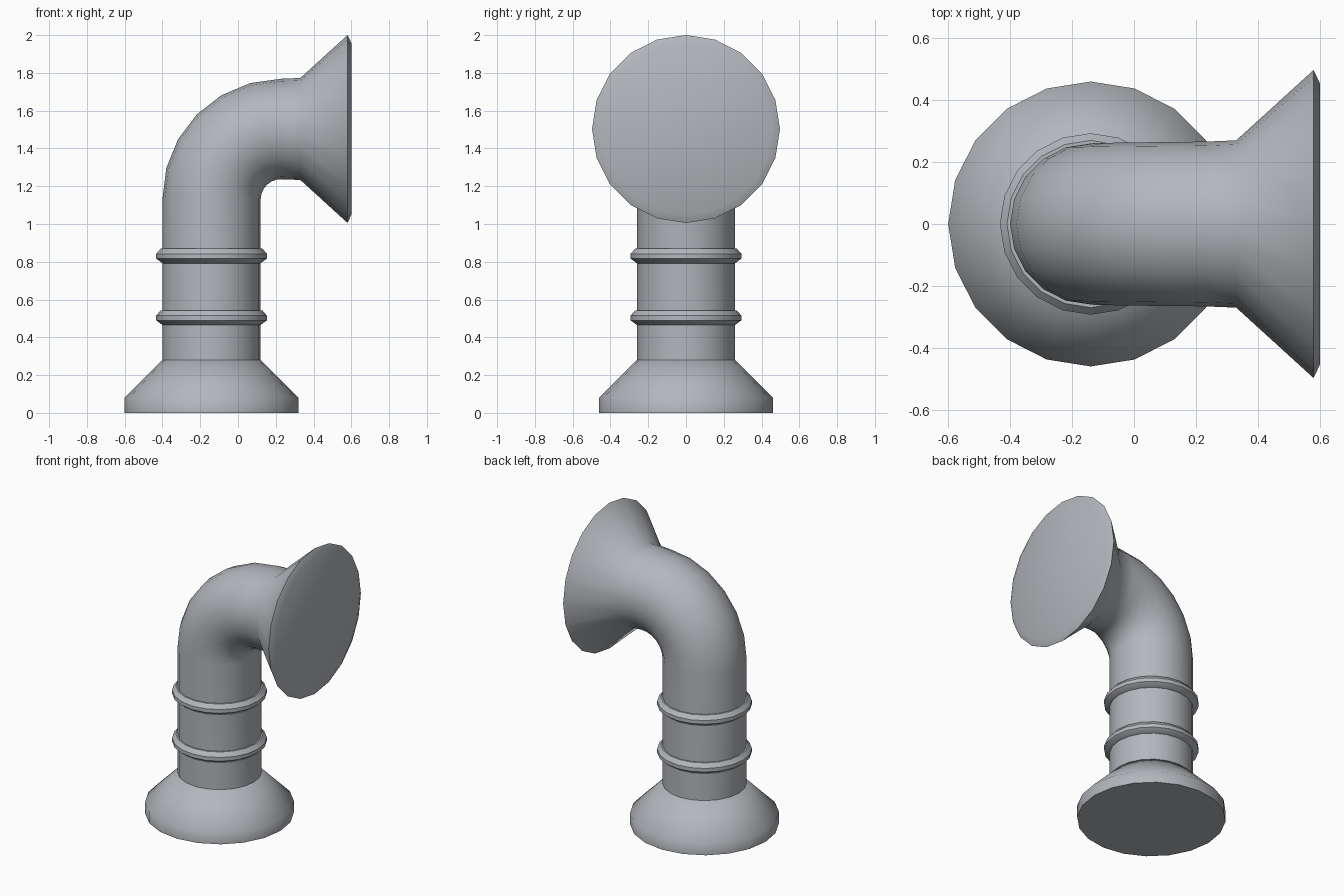
import bpy, bmesh, math
from mathutils import Vector

cube = bpy.data.objects.get("Cube")
if cube:
    bpy.data.objects.remove(cube, do_unlink=True)

SIDES = 20
AXIS_X = -0.14

# Single painted metal colour
metal = bpy.data.materials.new("grey metal")
metal.use_nodes = True
grey = (0.45, 0.47, 0.5, 1)
metal.diffuse_color = grey
metal.node_tree.nodes["Principled BSDF"].inputs["Base Color"].default_value = grey


def sweep(name, stations, smooth_angle=50):
    """Skin 20-sided rings; each station is (x, z, tilt towards +x, radius)."""
    bm = bmesh.new()
    rings = []
    for x, z, tilt, r in stations:
        across = Vector((math.cos(tilt), 0, -math.sin(tilt)))
        ring = []
        for i in range(SIDES):
            a = math.tau * i / SIDES
            p = Vector((x, 0, z)) + across * (r * math.cos(a)) + Vector((0, r * math.sin(a), 0))
            ring.append(bm.verts.new(p))
        rings.append(ring)
    for low, high in zip(rings, rings[1:]):
        for i in range(SIDES):
            j = (i + 1) % SIDES
            bm.faces.new((low[i], low[j], high[j], high[i]))
    bm.faces.new(rings[0][::-1])
    bm.faces.new(rings[-1])
    bmesh.ops.recalc_face_normals(bm, faces=bm.faces)
    mesh = bpy.data.meshes.new(name)
    bm.to_mesh(mesh)
    bm.free()
    mesh.materials.append(metal)
    obj = bpy.data.objects.new(name, mesh)
    bpy.context.collection.objects.link(obj)
    bpy.ops.object.select_all(action="DESELECT")
    obj.select_set(True)
    bpy.context.view_layer.objects.active = obj
    bpy.ops.object.shade_smooth_by_angle(angle=math.radians(smooth_angle))
    return obj


def upright(profile, base_z=0):
    return [(AXIS_X, base_z + z, 0, r) for r, z in profile]


# Flared foot
sweep("base_flange", upright([(0.46, 0), (0.46, 0.08), (0.26, 0.28)]))

# Upright pipe, quarter bend and flared mouth
BEND_R, BEND_Z, STEPS = 0.37, 1.133, 6
bend_x = AXIS_X + BEND_R
mouth_z = BEND_Z + BEND_R
path = upright([(0.26, 0.26)])
for k in range(STEPS + 1):
    t = math.pi / 2 * k / STEPS
    path.append((bend_x - BEND_R * math.cos(t), BEND_Z + BEND_R * math.sin(t),
                 t, 0.26 + 0.006 * k / STEPS))
for x, r in ((0.33, 0.27), (0.58, 0.4975), (0.6, 0.455)):
    path.append((x, mouth_z, math.pi / 2, r))
sweep("pipe_and_horn", path)

# Two collars around the upright pipe
for name, z in (("lower_collar", 0.465), ("upper_collar", 0.792)):
    sweep(name, upright([(0.26, 0), (0.293, 0.025), (0.293, 0.05), (0.27, 0.077), (0.25, 0.077)], z), 40)
